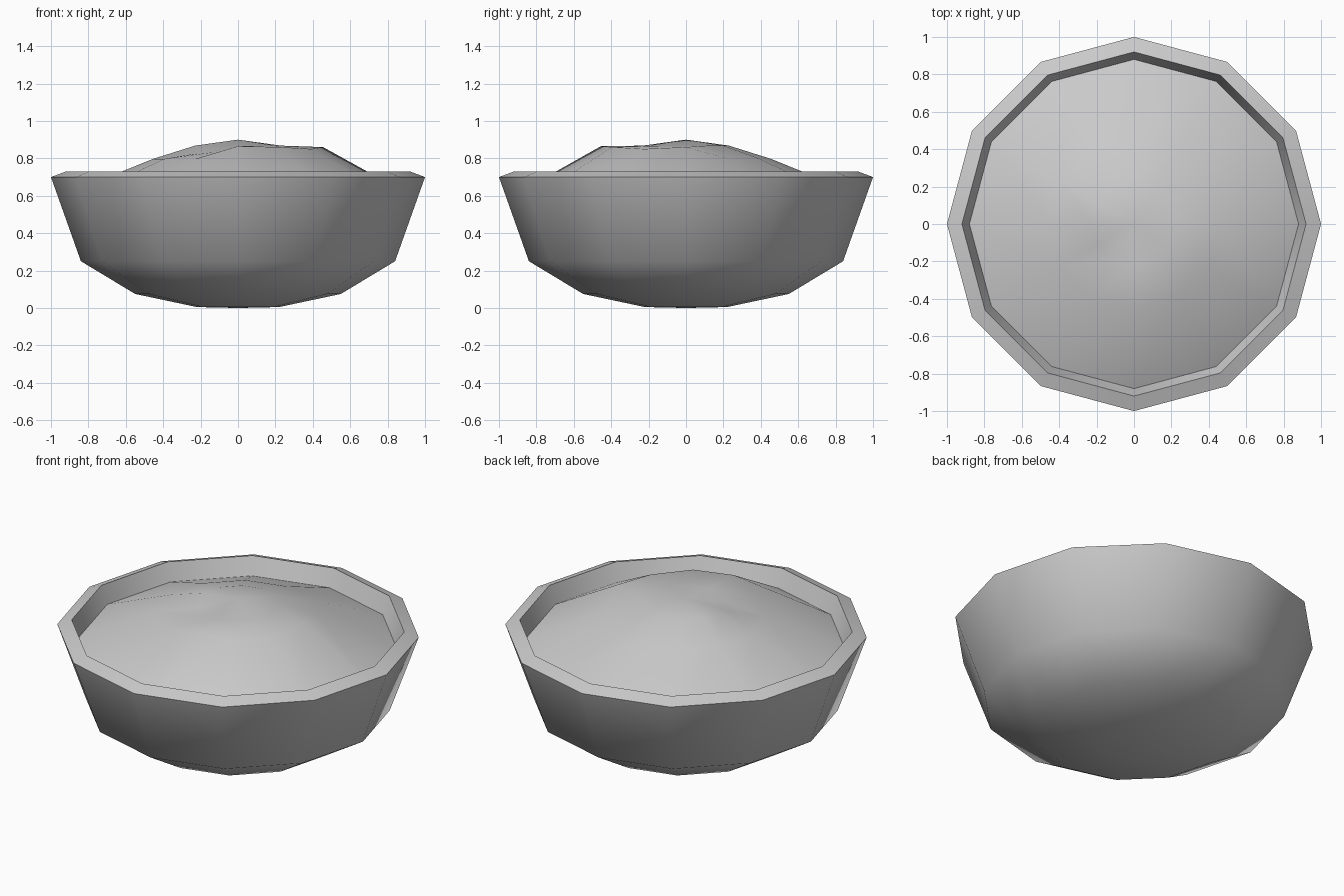
import bpy, bmesh, math

if "Cube" in bpy.data.objects:
    bpy.data.objects.remove(bpy.data.objects["Cube"])

SIDES = 12


def ring(bm, radius, heights):
    """One 12-sided ring; heights is a number or a function of the angle in degrees."""
    verts = []
    for i in range(SIDES):
        a = i * 360 / SIDES
        z = heights(a) if callable(heights) else heights
        verts.append(bm.verts.new((radius * math.cos(math.radians(a)),
                                   radius * math.sin(math.radians(a)), z)))
    return verts


def bridge(bm, lower, upper):
    for i in range(SIDES):
        j = (i + 1) % SIDES
        bm.faces.new((lower[i], lower[j], upper[j], upper[i]))


def fan(bm, loop, tip, flip=False):
    centre = bm.verts.new(tip)
    for i in range(SIDES):
        tri = (loop[i], loop[(i + 1) % SIDES], centre)
        bm.faces.new(tri[::-1] if flip else tri)


def finish(bm, name):
    mesh = bpy.data.meshes.new(name)
    bm.to_mesh(mesh)
    bm.free()
    obj = bpy.data.objects.new(name, mesh)
    bpy.context.collection.objects.link(obj)
    bpy.ops.object.select_all(action='DESELECT')
    obj.select_set(True)
    bpy.context.view_layer.objects.active = obj
    bpy.ops.object.shade_smooth_by_angle(angle=math.radians(40))
    return obj


# Bowl: outer wall, sloped rim and the short inner wall down to the filling
bm = bmesh.new()
profile = [(0.22, 0.005), (0.55, 0.075), (0.84, 0.25), (1.0, 0.70),
           (0.92, 0.73), (0.88, 0.625)]
loops = [ring(bm, r, z) for r, z in profile]
fan(bm, loops[0], (0, 0, 0), flip=True)
for a, b in zip(loops, loops[1:]):
    bridge(bm, a, b)
finish(bm, "bowl")

# Filling: low mound with a raised front-right shoulder and a small dimple
shoulder = {0: 0.86, 330: 0.85, 300: 0.86, 270: 0.865}
dimple = {210: 0.83, 240: 0.835}
bm = bmesh.new()
edge = ring(bm, 0.88, 0.625)
middle = ring(bm, 0.455, lambda a: shoulder.get(round(a), 0.797))
inner = ring(bm, 0.23, lambda a: dimple.get(round(a), 0.868))
bridge(bm, edge, middle)
bridge(bm, middle, inner)
fan(bm, inner, (0, 0, 0.9))
finish(bm, "filling")
